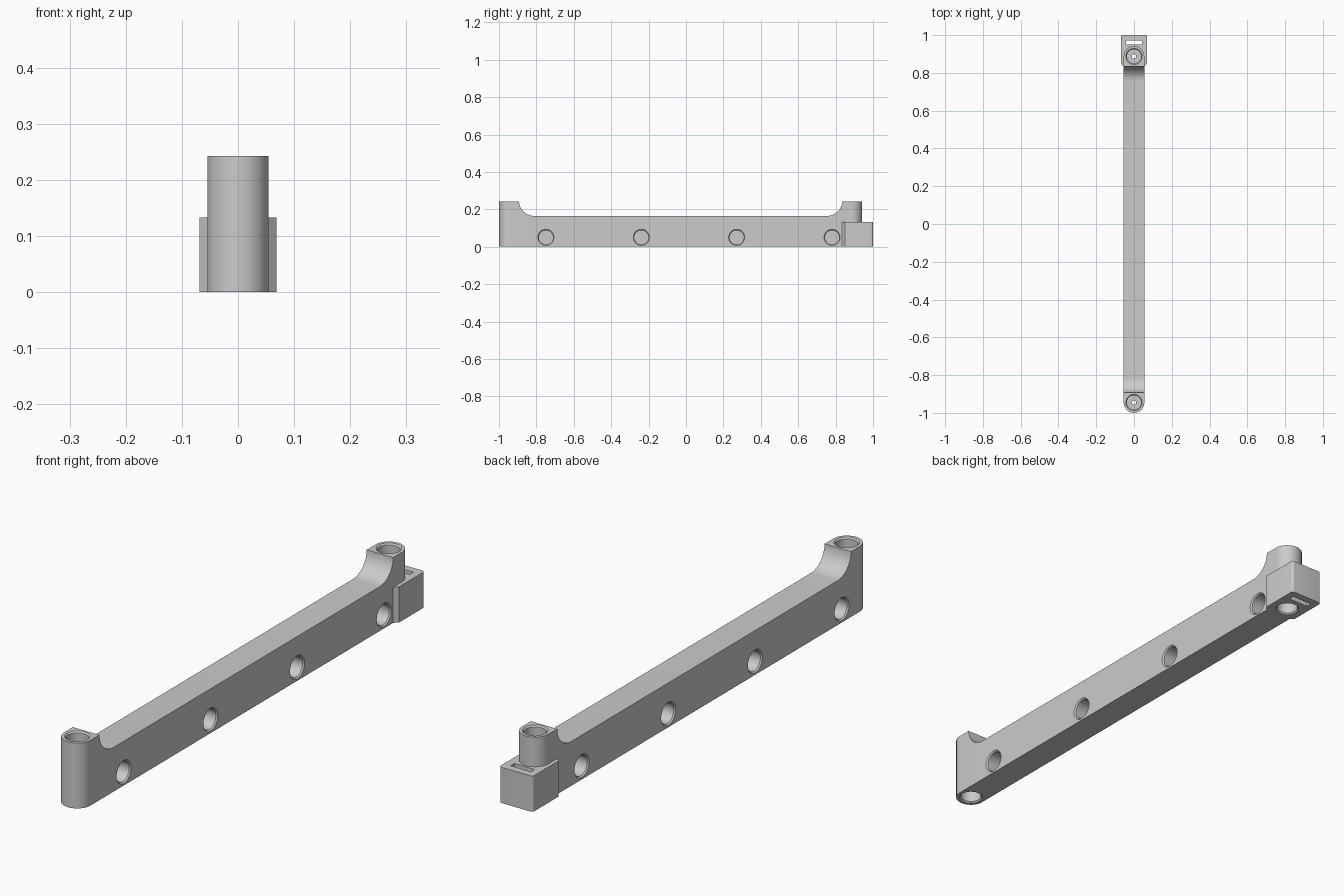
import bpy
import bmesh
import math
from mathutils import Matrix, Vector

cube = bpy.data.objects.get("Cube")
if cube:
    bpy.data.objects.remove(cube, do_unlink=True)

HALF_W, BEAM_H, POST_H = 0.0545, 0.165, 0.243
FRONT_Y, REAR_Y = -0.945, 0.887      # post axes
FILLET = 0.08
BORE_R, RIM_R, RIM = 0.038, 0.043, 0.005

grey = bpy.data.materials.new("plain grey")
grey.use_nodes = True
grey.diffuse_color = (0.6, 0.6, 0.6, 1)
grey.node_tree.nodes["Principled BSDF"].inputs["Base Color"].default_value = (0.6, 0.6, 0.6, 1)


def make_object(name, bm):
    bmesh.ops.recalc_face_normals(bm, faces=bm.faces)
    mesh = bpy.data.meshes.new(name)
    bm.to_mesh(mesh)
    bm.free()
    mesh.materials.append(grey)
    obj = bpy.data.objects.new(name, mesh)
    bpy.context.collection.objects.link(obj)
    return obj


def prism(name, points, offset):
    """Extrude a closed outline of 3D points along an offset."""
    bm = bmesh.new()
    face = bm.faces.new([bm.verts.new(p) for p in points])
    new = bmesh.ops.extrude_face_region(bm, geom=[face])["geom"]
    bmesh.ops.translate(bm, vec=offset, verts=[v for v in new if isinstance(v, bmesh.types.BMVert)])
    return make_object(name, bm)


def arc(cx, cy, r, start, end, steps):
    angles = [math.radians(start + (end - start) * i / steps) for i in range(steps + 1)]
    return [(cx + r * math.cos(a), cy + r * math.sin(a)) for a in angles]


def lathe(name, profile, origin, direction, sides=48):
    """Spin (radius, depth) points into a solid pointing along direction."""
    bm = bmesh.new()
    rings = [[bm.verts.new((x, y, d)) for x, y in arc(0, 0, r, 0, 360 - 360 / sides, sides - 1)]
             for r, d in profile]
    for low, high in zip(rings, rings[1:]):
        for i in range(sides):
            j = (i + 1) % sides
            bm.faces.new((low[i], low[j], high[j], high[i]))
    bm.faces.new(rings[0])
    bm.faces.new(rings[-1])
    turn = Vector((0, 0, 1)).rotation_difference(Vector(direction)).to_matrix().to_4x4()
    bm.transform(Matrix.Translation(origin) @ turn)
    return make_object(name, bm)


def boolean(target, tool, operation):
    mod = target.modifiers.new(operation.lower(), 'BOOLEAN')
    mod.operation, mod.solver, mod.object = operation, 'EXACT', tool
    tool.hide_render = True
    bpy.context.view_layer.objects.active = target
    bpy.ops.object.modifier_apply(modifier=mod.name)
    bpy.data.objects.remove(tool, do_unlink=True)


def bore(origin, direction, depth):
    """Blind bore with a chamfered mouth."""
    profile = [(RIM_R + RIM, -RIM), (RIM_R, 0), (BORE_R, RIM), (BORE_R, depth)]
    boolean(body, lathe("bore_cutter", profile, origin, direction), 'DIFFERENCE')


# Beam side profile with concave sweeps up to both posts
front_face, rear_face = -0.893, 0.835
top_z = BEAM_H + FILLET
side = [(-1.1, 0), (1.1, 0), (1.1, POST_H), (rear_face, POST_H)]
side += arc(rear_face - FILLET, top_z, FILLET, -2, -90, 16)
side += arc(front_face + FILLET, top_z, FILLET, -90, -178, 16)
side += [(front_face, POST_H), (-1.1, POST_H)]
body = prism("beam_with_posts", [(-0.1, y, z) for y, z in side], (0.2, 0, 0))

# Rounded ends from a capsule plan
plan = arc(0, REAR_Y, HALF_W, 0, 180, 32) + arc(0, FRONT_Y, HALF_W, 180, 360, 32)
boolean(body, prism("plan_cutter", [(x, y, -0.1) for x, y in plan], (0, 0, 0.5)), 'INTERSECT')

# End block with chamfered front corners and small rounded back corners
half = [(HALF_W, 0.835), (0.069, 0.849)] + arc(0.059, 0.99, 0.01, 0, 90, 6)
outline = half + [(-x, y) for x, y in reversed(half)]
boolean(body, prism("end_block", [(x, y, 0) for x, y in outline], (0, 0, 0.133)), 'UNION')

# Slot through the block behind the rear post
slot = [(-0.042, 0.95), (0.042, 0.95), (0.042, 0.972), (-0.042, 0.972)]
boolean(body, prism("slot_cutter", [(x, y, -0.1) for x, y in slot], (0, 0, 0.4)), 'DIFFERENCE')

# Post bores from above and below, joined by a pin hole
for y in (FRONT_Y, REAR_Y):
    bore((0, y, POST_H), (0, 0, -1), 0.09)
    bore((0, y, 0), (0, 0, 1), 0.09)
    boolean(body, lathe("pin_cutter", [(0.012, -0.1), (0.012, 0.4)], (0, y, 0), (0, 0, 1), 24),
            'DIFFERENCE')

# Staggered blind bores along both flanks
middle = (FRONT_Y + REAR_Y) / 2
for s in (1, -1):
    for i in range(4):
        y = middle + s * (0.045 + (i - 1.5) * 0.51)
        bore((s * HALF_W, y, 0.05), (-s, 0, 0), 0.085)

bpy.ops.object.select_all(action='DESELECT')
body.select_set(True)
bpy.context.view_layer.objects.active = body
bpy.ops.object.shade_smooth_by_angle(angle=math.radians(30))
